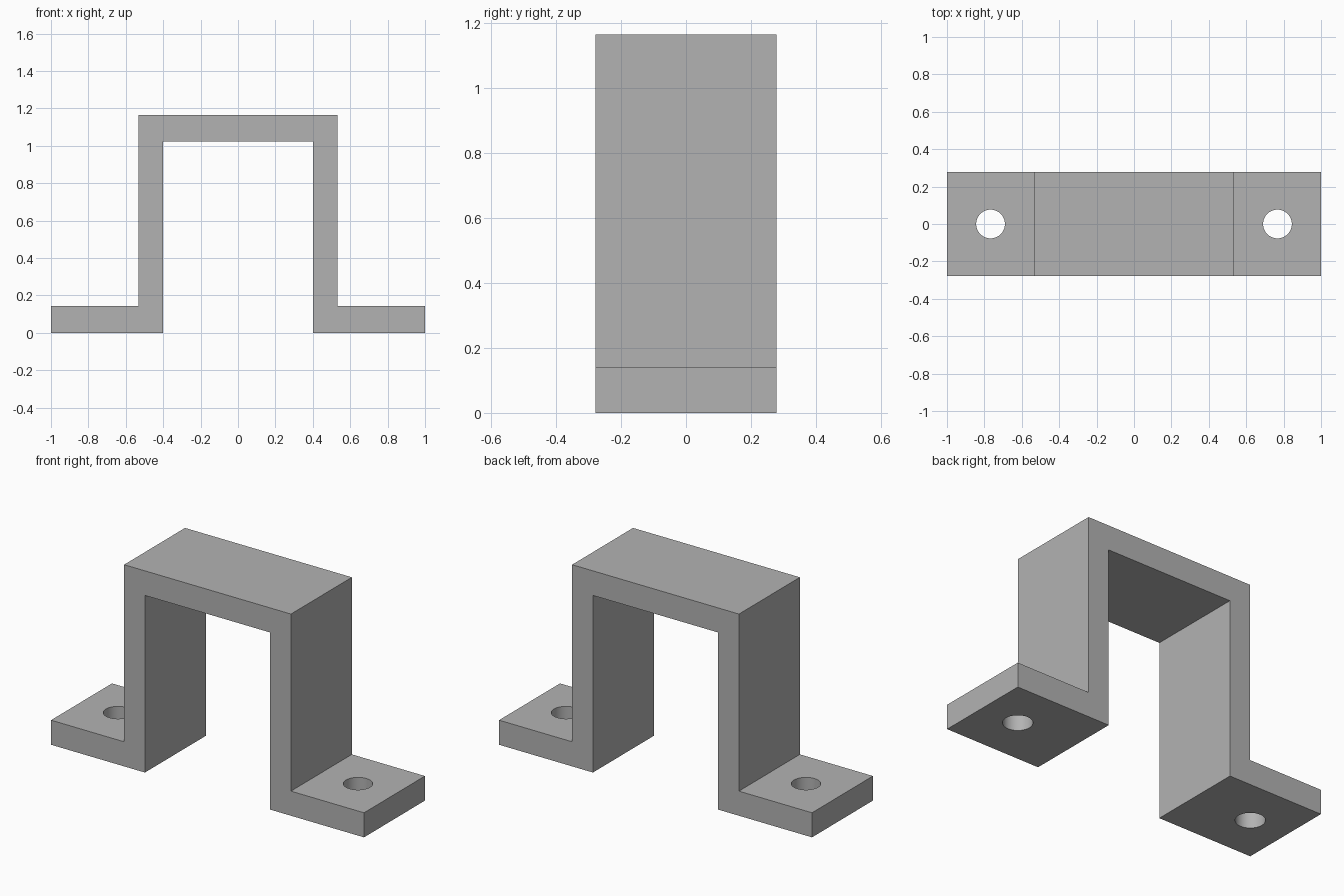
import bpy
import bmesh
import math

cube = bpy.data.objects.get("Cube")
if cube:
    bpy.data.objects.remove(cube, do_unlink=True)

# Main dimensions
HALF_DEPTH = 0.278
HEIGHT = 1.165
PLATE = 0.142          # thickness of feet and top
OUTER, INNER = 0.533, 0.40
HOLE_X, HOLE_R = 0.767, 0.077

# Plain grey metal
grey = bpy.data.materials.new("grey metal")
grey.use_nodes = True
colour = (0.45, 0.45, 0.45, 1)
grey.diffuse_color = colour
grey.node_tree.nodes["Principled BSDF"].inputs["Base Color"].default_value = colour

# Bracket: mirrored hat profile extruded through its depth
half = [(INNER, HEIGHT - PLATE), (INNER, 0), (1, 0), (1, PLATE),
        (OUTER, PLATE), (OUTER, HEIGHT)]
profile = half + [(-x, z) for x, z in reversed(half)]
bm = bmesh.new()
face = bm.faces.new([bm.verts.new((x, -HALF_DEPTH, z)) for x, z in profile])
extruded = bmesh.ops.extrude_face_region(bm, geom=[face])["geom"]
bmesh.ops.translate(bm, vec=(0, 2 * HALF_DEPTH, 0),
                    verts=[v for v in extruded if isinstance(v, bmesh.types.BMVert)])
bmesh.ops.recalc_face_normals(bm, faces=bm.faces)
mesh = bpy.data.meshes.new("bracket")
bm.to_mesh(mesh)
bm.free()
mesh.materials.append(grey)
bracket = bpy.data.objects.new("bracket", mesh)
bpy.context.collection.objects.link(bracket)

# Screw holes through both feet
for side in (-1, 1):
    bpy.ops.mesh.primitive_cylinder_add(vertices=48, radius=HOLE_R, depth=4 * PLATE,
                                        location=(side * HOLE_X, 0, PLATE / 2))
    cutter = bpy.context.object
    cutter.name = "hole_cutter"
    cutter.hide_render = True
    cutter.data.materials.append(grey)
    bpy.ops.object.select_all(action="DESELECT")
    bracket.select_set(True)
    bpy.context.view_layer.objects.active = bracket
    cut = bracket.modifiers.new("screw_hole", "BOOLEAN")
    cut.operation = "DIFFERENCE"
    cut.solver = "EXACT"
    cut.object = cutter
    bpy.ops.object.modifier_apply(modifier=cut.name)
    bpy.data.objects.remove(cutter, do_unlink=True)

# Smooth hole walls, sharp plate edges
bpy.ops.object.shade_smooth_by_angle(angle=math.radians(30))
